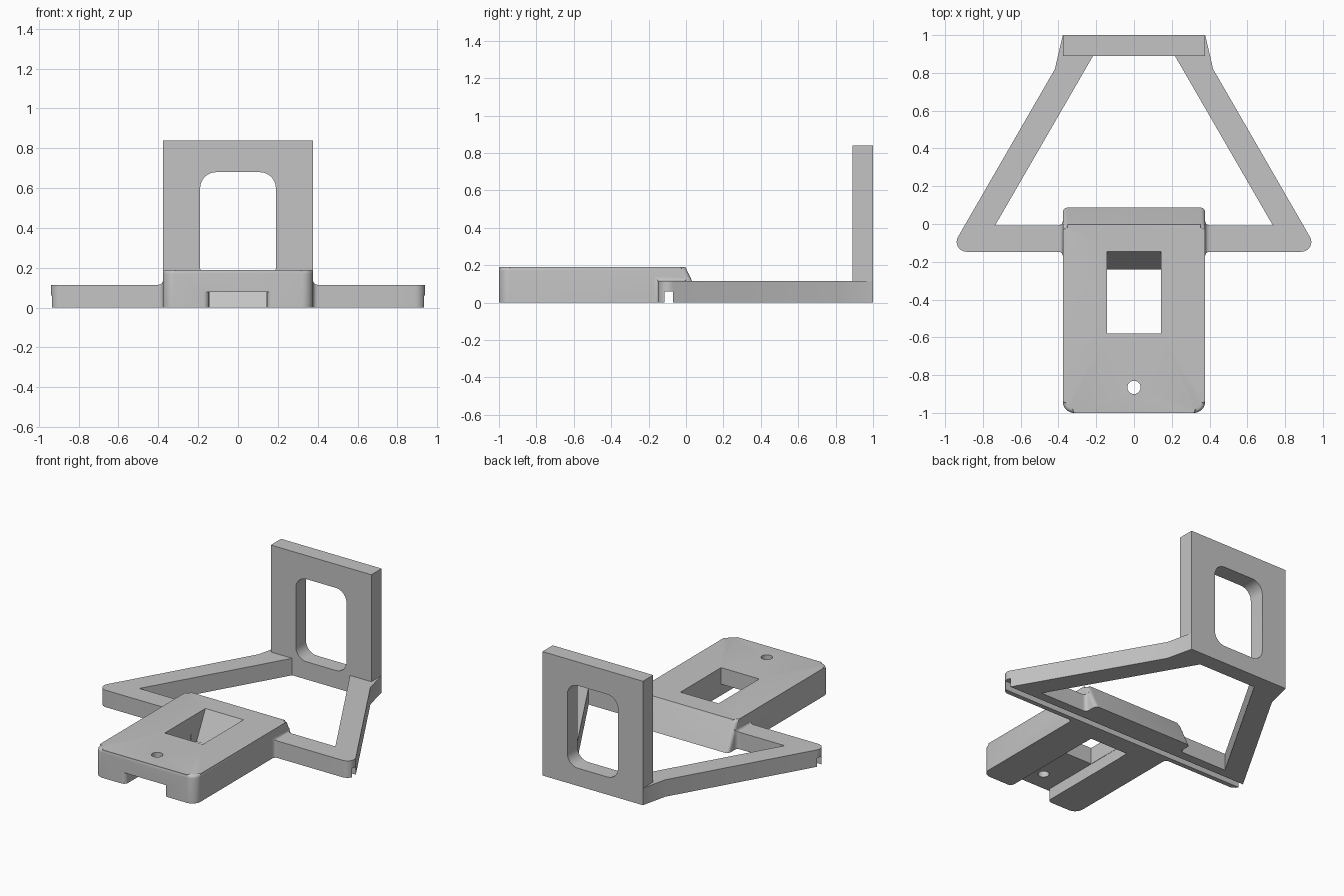
import bpy
import bmesh
from math import cos, sin, radians
from mathutils import Vector

if "Cube" in bpy.data.objects:
    bpy.data.objects.remove(bpy.data.objects["Cube"], do_unlink=True)

# One plain grey for everything
grey = bpy.data.materials.new("plain grey")
grey.use_nodes = True
COLOUR = (0.55, 0.55, 0.55, 1)
grey.diffuse_color = COLOUR
grey.node_tree.nodes["Principled BSDF"].inputs["Base Color"].default_value = COLOUR


def finish(name, bm):
    bmesh.ops.recalc_face_normals(bm, faces=bm.faces)
    mesh = bpy.data.meshes.new(name)
    bm.to_mesh(mesh)
    bm.free()
    mesh.materials.append(grey)
    obj = bpy.data.objects.new(name, mesh)
    bpy.context.collection.objects.link(obj)
    return obj


def loft(rings):
    """Closed solid through matching rings of points."""
    bm = bmesh.new()
    loops = [[bm.verts.new(p) for p in ring] for ring in rings]
    for a, b in zip(loops, loops[1:]):
        for i in range(len(a)):
            j = (i + 1) % len(a)
            bm.faces.new((a[i], a[j], b[j], b[i]))
    bm.faces.new(loops[0])
    bm.faces.new(loops[-1])
    return bm


def prism(points, axis, low, high):
    """Extrude a 2D outline along an axis (0 = x, 1 = y, 2 = z)."""
    def ring(t):
        out = []
        for p in points:
            q = list(p)
            q.insert(axis, t)
            out.append(Vector(q))
        return out
    return loft([ring(low), ring(high)])


def rect(x0, y0, x1, y1):
    return [(x0, y0), (x1, y0), (x1, y1), (x0, y1)]


def arc(cx, cy, r, start, end, steps=8):
    angles = [radians(start + (end - start) * i / steps) for i in range(steps + 1)]
    return [(cx + r * cos(a), cy + r * sin(a)) for a in angles]


def mirrored(half):
    """Close an outline drawn on the +x side with its mirror image."""
    return half + [(-x, y) for x, y in reversed(half)]


def cut(obj, *cutters):
    bpy.context.view_layer.objects.active = obj
    for cutter in cutters:
        mod = obj.modifiers.new("cut", 'BOOLEAN')
        mod.operation = 'DIFFERENCE'
        mod.solver = 'EXACT'
        mod.object = cutter
        bpy.ops.object.modifier_apply(modifier=mod.name)


HALF, TOP, BAR_TOP = 0.377, 0.19, 0.115
BAR_FRONT, BAR_BACK = -0.147, -0.007

# Cutters
groove = finish("groove_cutter", prism(rect(-0.115, -0.1, -0.07, 0.06), 0, -1.2, 1.2))
opening = finish("opening_cutter", prism(
    mirrored([(0.215, 0.893), (0.735, BAR_BACK)]), 2, -0.1, 0.3))
window = finish("window_cutter", prism(mirrored(
    arc(0.11, 0.2, 0.08, -90, 0) + arc(0.11, 0.6, 0.08, 0, 90)), 1, 0.7, 1.2))
mouth = arc(0.175, -0.97, 0.03, 270, 180)
channel = finish("channel_cutter", prism(
    mirrored([(0.175, -1.1)] + mouth + [(0.145, -0.3)]), 2, -0.1, 0.078))
well = finish("well_cutter", prism(
    [(-0.58, -0.1), (-0.29, -0.1), (-0.24, 0), (-0.145, TOP), (-0.095, 0.29), (-0.58, 0.29)],
    0, -0.143, 0.143))
hole = finish("hole_cutter", prism(arc(0, -0.865, 0.035, 0, 345, 23), 2, -0.1, 0.3))

# Tapered floor frame with rounded front corners
frame = finish("floor_frame", prism(mirrored(
    arc(0.887, -0.095, 0.052, -90, 30) + [(0.419, 0.82), (HALF, 1.0)]), 2, 0, BAR_TOP))
cut(frame, opening, groove)

# Upright back plate
plate = finish("back_plate", prism(rect(-HALF, 0, HALF, 0.84), 1, 0.89, 1.0))
cut(plate, window)

# Front block: rounded plan, sloped back, softened upper rim
plan = mirrored(arc(HALF - 0.06, -0.94, 0.06, -90, 0) + arc(HALF - 0.025, 0.062, 0.025, 0, 90))
bm = prism(plan, 2, 0, TOP)
for v in bm.verts:
    if v.co.z > 0.1 and v.co.y > 0:
        v.co.y -= 0.09
rim = [e for e in bm.edges if all(v.co.z > TOP - 0.001 for v in e.verts)]
bmesh.ops.bevel(bm, geom=rim, offset=0.02, segments=4, profile=0.5, affect='EDGES')
block = finish("front_block", bm)
cut(block, channel, well, hole, groove)

# Small fillets where the bar meets the block
fillets = []
for side, name in ((1, "left_fillet"), (-1, "right_fillet")):
    rings = []
    for out, grow in ((-0.01, 0.02), (0, 0.02), (0.002, 0.012), (0.007, 0.006),
                      (0.013, 0.002), (0.022, 0)):
        x = side * (HALF + out)
        rings.append([(x, y, z) for y, z in rect(
            BAR_FRONT - grow, 0, BAR_BACK + grow, BAR_TOP + grow)])
    fillet = finish(name, loft(rings))
    cut(fillet, groove)
    fillets.append(fillet)

for cutter in (groove, opening, window, channel, well, hole):
    bpy.data.objects.remove(cutter, do_unlink=True)

# Smooth the rounded areas, keep edges crisp
bpy.ops.object.select_all(action='DESELECT')
for obj in [frame, plate, block] + fillets:
    obj.select_set(True)
bpy.context.view_layer.objects.active = block
bpy.ops.object.shade_smooth_by_angle(angle=radians(30))
